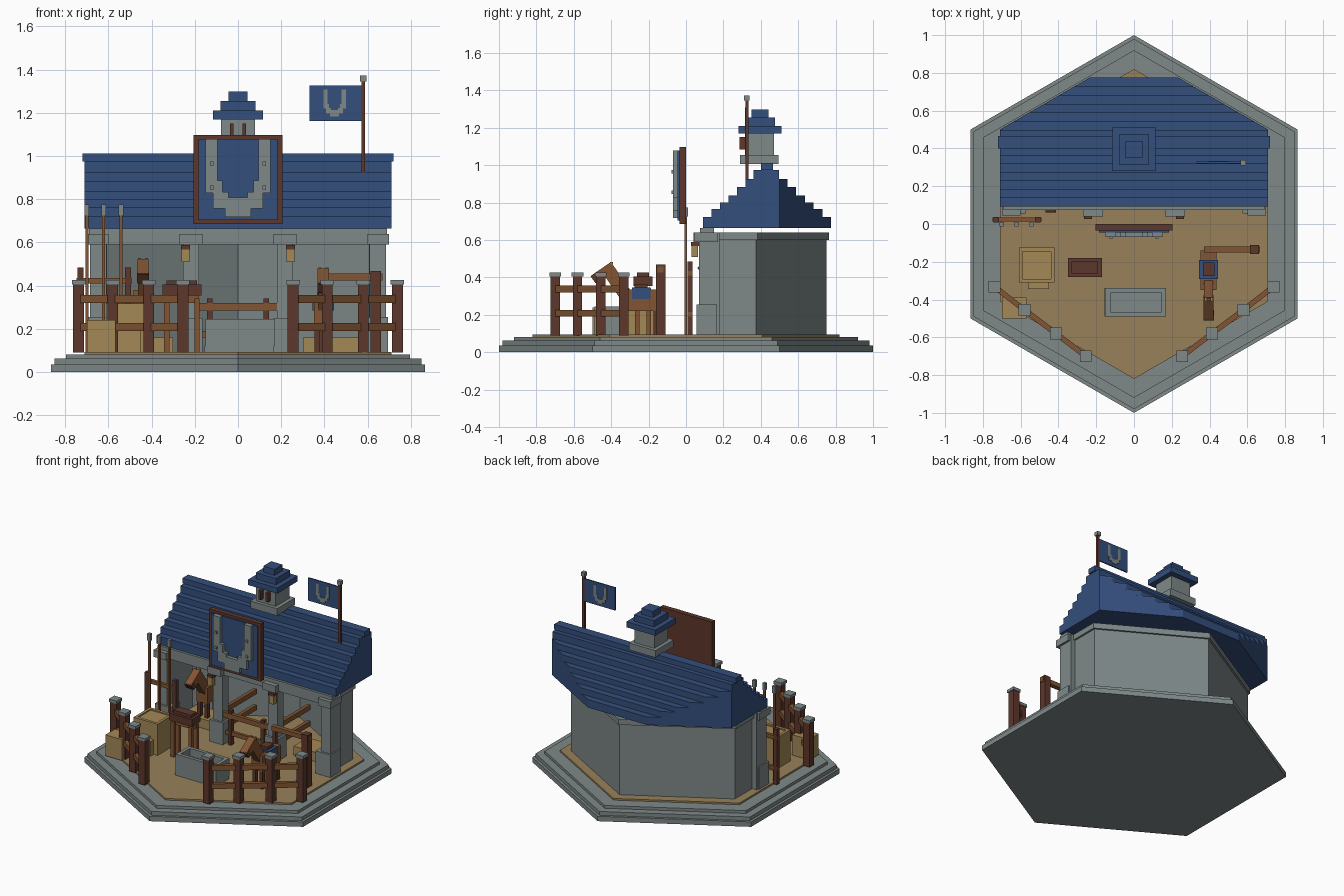
import bpy, bmesh, math
from mathutils import Matrix, Vector

if "Cube" in bpy.data.objects:
    bpy.data.objects.remove(bpy.data.objects["Cube"])


def mat(name, rgb):
    m = bpy.data.materials.new(name)
    lin = [(c / 255 / 12.92) if c < 11 else ((c / 255 + .055) / 1.055) ** 2.4 for c in rgb]
    m.diffuse_color = (*lin, 1)
    m.use_nodes = True
    m.node_tree.nodes["Principled BSDF"].inputs["Base Color"].default_value = m.diffuse_color
    return m


STONE = mat("stone grey", (126, 136, 136))
BLUE = mat("roof blue", (52, 78, 124))
SAND = mat("sand", (151, 129, 90))
STRAW = mat("straw tan", (163, 136, 86))
DARK = mat("dark wood", (92, 55, 43))
WOOD = mat("warm wood", (130, 85, 50))


def finish(name, bm, m, mirror=False):
    if mirror:
        g = bmesh.ops.duplicate(bm, geom=bm.verts[:] + bm.edges[:] + bm.faces[:])["geom"]
        for v in g:
            if isinstance(v, bmesh.types.BMVert):
                v.co.x = -v.co.x
    bmesh.ops.recalc_face_normals(bm, faces=bm.faces[:])
    me = bpy.data.meshes.new(name)
    bm.to_mesh(me)
    bm.free()
    me.materials.append(m)
    ob = bpy.data.objects.new(name, me)
    bpy.context.collection.objects.link(ob)
    return ob


def add_box(bm, x0, x1, y0, y1, z0, z1, rot=None):
    c = Vector(((x0 + x1) / 2, (y0 + y1) / 2, (z0 + z1) / 2))
    M = Matrix.Translation(c)
    if rot:
        M = M @ Matrix.Rotation(rot[0], 4, rot[1])
    M = M @ Matrix.Diagonal((x1 - x0, y1 - y0, z1 - z0, 1))
    bmesh.ops.create_cube(bm, size=1, matrix=M)


def boxes(name, m, *specs, mirror=False):
    bm = bmesh.new()
    for s in specs:
        add_box(bm, *s)
    return finish(name, bm, m, mirror)


def add_prism(bm, pts, a, b, axis='z'):
    """Extrude a 2D outline from a to b along z (xy outline) or y (xz outline)."""
    place = (lambda p, h: (p[0], p[1], h)) if axis == 'z' else (lambda p, h: (p[0], h, p[1]))
    lo = [bm.verts.new(place(p, a)) for p in pts]
    hi = [bm.verts.new(place(p, b)) for p in pts]
    bm.faces.new(lo)
    bm.faces.new(hi)
    n = len(pts)
    for i in range(n):
        bm.faces.new((lo[i], lo[(i + 1) % n], hi[(i + 1) % n], hi[i]))


def prism(name, m, pts, a, b, axis='z'):
    bm = bmesh.new()
    add_prism(bm, pts, a, b, axis)
    return finish(name, bm, m)


def hexagon(r):
    return [(r * math.sin(k * math.pi / 3), r * math.cos(k * math.pi / 3)) for k in range(6)]


def open_shell(r, t, y0):
    """Hexagonal wall outline, open toward the front."""
    def half(q):
        return [(q * .866, y0), (q * .866, q / 2), (0, q), (-q * .866, q / 2), (-q * .866, y0)]
    return half(r) + half(r - t)[::-1]


# stepped plinth and yard floor
for i, (r, z0, z1) in enumerate([(1, 0, .035), (.98, .035, .062), (.92, .062, .082)]):
    prism(f"plinth_step_{i}", STONE, hexagon(r), z0, z1)
prism("yard_floor", SAND, hexagon(.82), .082, .094)

# stable walls and top trim
prism("stable_wall", STONE, open_shell(.75, .05, .08), .09, .61)
prism("wall_trim", STONE, open_shell(.765, .07, .08), .60, .64)
boxes("front_beam", STONE, (-.69, .69, .075, .15, .59, .665))
boxes("pillars", STONE,
      (.61, .685, .07, .18, .09, .64), (.575, .695, .055, .165, .09, .255),
      (.60, .70, .045, .17, .59, .64),
      (.18, .255, .08, .15, .09, .62), (.165, .27, .065, .165, .09, .25),
      (.165, .27, .04, .16, .59, .64), mirror=True)

# lanterns under the pillar caps
boxes("lantern_glow", STRAW, (.225, .262, .03, .063, .51, .568), mirror=True)
boxes("lantern_cap", DARK, (.222, .265, .027, .07, .568, .588), mirror=True)

# terraced roof clipped by the hexagon plan
bm = bmesh.new()
zs = [.665, .722, .765, .80, .838, .882, .925, .975]
for i in range(7):
    y0, y1 = .092 + .045 * i, .775 - .0465 * i
    w = .71
    pts = [(-w, y0), (w, y0), (w, min(.5, y1))]
    if y1 > .5:
        c = (.91 - y1) / .577
        pts += [(c, y1), (-c, y1)]
    pts.append((-w, min(.5, y1)))
    add_prism(bm, pts, zs[i], zs[i + 1])
finish("roof_terraces", bm, BLUE)
boxes("roof_ridge", BLUE, (-.72, .72, .40, .465, .975, 1.012))

# roof turret
boxes("turret_body", STONE, (-.105, .105, .29, .495, 1.005, 1.055), (-.078, .078, .315, .47, 1.05, 1.175))
boxes("turret_slats", DARK, (.02, .038, .285, .318, 1.085, 1.15), mirror=True)
boxes("turret_roof", BLUE, (-.115, .115, .28, .51, 1.17, 1.21),
      (-.08, .08, .315, .475, 1.21, 1.255), (-.045, .045, .35, .44, 1.255, 1.298))

# flag on its pole
boxes("flag_pole", DARK, (.571, .588, .317, .334, .92, 1.35))
boxes("flag_finial", STONE, (.565, .594, .311, .34, 1.345, 1.372))
boxes("flag_cloth", BLUE, (.33, .572, .321, .33, 1.163, 1.326))


def horseshoe(cx, cz, s):
    """Blocky U outline in xz, mirrored from its right half."""
    half = [(.06, -.18), (.06, -.14), (.115, -.14), (.115, -.07), (.15, -.07), (.15, .18), (.095, .18),
            (.095, -.01), (.072, -.01), (.072, -.065), (.045, -.065), (.045, -.09)]
    half = [(.06, -.18)] + half[1:]
    pts = half + [(-x, z) for x, z in half[::-1]]
    return [(cx + x * s, cz + z * s) for x, z in pts]


prism("flag_emblem", STONE, horseshoe(.447, 1.245, .26 / .9 * 1.2), .3165, .3345, 'y')

# hanging sign with horseshoe
boxes("sign_back", DARK, (-.203, .203, -.012, 0, .687, 1.095))
boxes("sign_frame", DARK, (-.205, -.183, -.035, 0, .685, 1.097), (.183, .205, -.035, 0, .685, 1.097),
      (-.19, .19, -.035, 0, .685, .706), (-.19, .19, -.035, 0, 1.077, 1.097))
boxes("sign_panel", BLUE, (-.184, .184, -.045, -.01, .705, 1.078))
prism("sign_horseshoe", STONE, horseshoe(0, .898, 1), -.07, -.044, 'y')
boxes("sign_nails", STONE, *[(.114, .13, -.078, -.068, z - .009, z + .009) for z in (.855, .965)], mirror=True)

# corral fences
posts = [(.738, -.332), (.58, -.455), (.413, -.58), (.255, -.70)]
boxes("fence_posts", DARK, *[(x - .025, x + .025, y - .025, y + .025, .09, .41) for x, y in posts], mirror=True)
boxes("fence_caps", STONE, *[(x - .031, x + .031, y - .031, y + .031, .405, .426) for x, y in posts], mirror=True)
rails = []
for (xa, ya), (xb, yb) in zip(posts, posts[1:]):
    cx, cy, h = (xa + xb) / 2, (ya + yb) / 2, math.hypot(xa - xb, ya - yb) / 2
    for z in (.19, .32):
        rails.append((cx - h, cx + h, cy - .014, cy + .014, z, z + .036, (math.atan2(ya - yb, xa - xb), 'Z')))
boxes("fence_rails", WOOD, *rails, mirror=True)

# stall gate between the pillars
boxes("stall_gate_posts", DARK, *[(x - .013, x + .013, .09, .12, .09, .34) for x in (-.13, .13)])
boxes("stall_gate_rails", WOOD, (-.18, .18, .085, .11, .285, .32), (-.18, .18, .095, .115, .16, .19))
boxes("stall_partitions", WOOD, *[(.2, .225, .15, .5, z, z + .035) for z in (.17, .285)], mirror=True)
boxes("stall_straw", STRAW, (.30, .58, .2, .36, .09, .16), mirror=True)

# spear rack
boxes("rack_posts", DARK, *[(x - .014, x + .014, .008, .036, .09, .485) for x in (-.73, -.51)])
boxes("rack_rails", WOOD, (-.748, -.49, .012, .034, .41, .435), (-.748, -.49, .012, .034, .19, .215))
boxes("spear_shafts", WOOD, *[(x - .007, x + .007, -.008, .006, .09, .74) for x in (-.7, -.622, -.542)])
boxes("spear_tips", STONE, *[(x - .011, x + .011, -.012, .01, .725, .775) for x in (-.7, -.622, -.542)])

# hay bales and crates
boxes("hay_bales", STRAW, (-.61, -.42, -.31, -.125, .09, .31), (-.70, -.568, -.50, -.39, .09, .24),
      (-.56, -.45, -.345, -.30, .09, .20))
boxes("bale_rim", STRAW, (-.61, -.59, -.31, -.125, .31, .318), (-.44, -.42, -.31, -.125, .31, .318),
      (-.59, -.44, -.31, -.29, .31, .318), (-.59, -.44, -.145, -.125, .31, .318))

# saddle stand
boxes("saddle", DARK, (-.35, -.17, -.28, -.18, .355, .405), (-.33, -.19, -.262, -.198, .405, .425))
boxes("saddle_stand", WOOD, (-.34, -.18, -.25, -.21, .32, .357),
      *[(x - .012, x + .012, y - .012, y + .012, .09, .34) for x in (-.33, -.19) for y in (-.26, -.20)])

# water trough
bm = bmesh.new()
for s in [(-.155, .165, -.49, -.34, .09, .12), (-.145, .155, -.48, -.35, .12, .19),
          (-.15, .17, -.49, -.465, .12, .245), (-.15, .17, -.365, -.34, .12, .245),
          (-.15, -.125, -.465, -.365, .12, .245), (.145, .17, -.465, -.365, .12, .245)]:
    add_box(bm, *s)
finish("water_trough", bm, STONE)

# hitching rail
boxes("hitching_posts", DARK, (.613, .663, -.16, -.11, .09, .468), (.375, .40, -.147, -.122, .09, .43))
boxes("hitching_beam", WOOD, (.37, .668, -.152, -.12, .425, .457))


def horse(name, x, y, dz):
    """Blocky horse facing the front, y is the middle of its back."""
    boxes(name + "_body", WOOD, (x - .043, x + .043, y - .10, y + .11, .22 + dz, .335 + dz),
          (x - .024, x + .024, y - .155, y - .085, .29 + dz, .46 + dz, (.6, 'X')),
          (x - .026, x + .026, y - .25, y - .13, .395 + dz, .45 + dz, (.6, 'X')))
    boxes(name + "_ears", STRAW, *[(x + s * .016 - .007, x + s * .016 + .007, y - .155, y - .14,
                                   .45 + dz, .483 + dz) for s in (-1, 1)])
    boxes(name + "_dark_parts", DARK,
          (x - .009, x + .009, y - .115, y - .095, .32 + dz, .46 + dz, (.6, 'X')),
          (x - .028, x + .028, y - .25, y - .215, .375 + dz, .42 + dz, (.6, 'X')),
          (x - .012, x + .012, y + .105, y + .125, .16 + dz, .31 + dz),
          *[(x + s * .028 - .013, x + s * .028 + .013, y + t - .014, y + t + .014, .09, .23 + dz)
            for s in (-1, 1) for t in (-.08, .09)])


horse("yard_horse", .395, -.25, 0)
boxes("saddle_blanket", BLUE, (.345, .445, -.29, -.19, .285, .345))
boxes("riding_saddle", DARK, (.365, .425, -.275, -.205, .34, .365))
horse("stall_horse", -.44, .32, .045)
